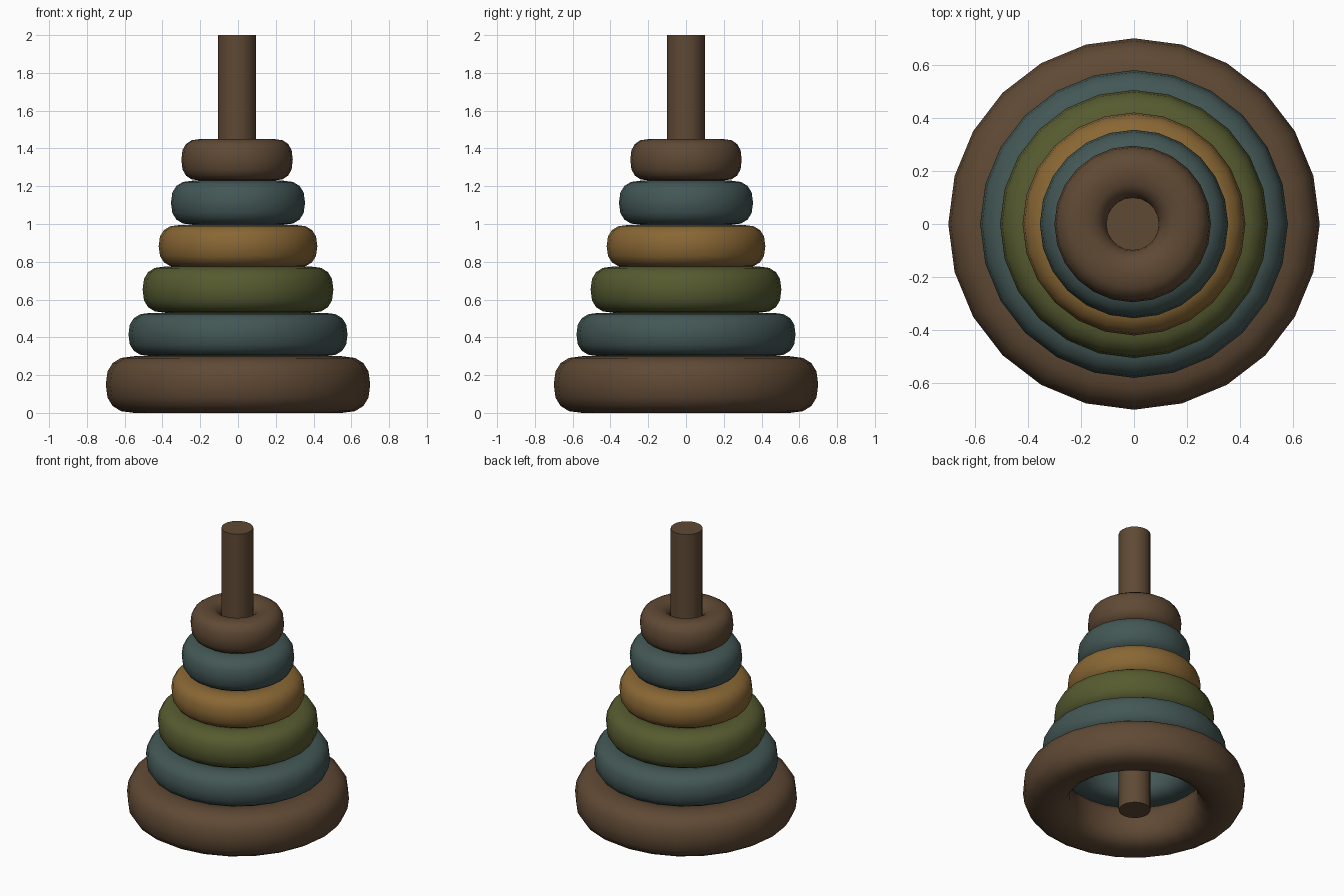
import bpy
import bmesh
from math import sin, cos, pi, radians, copysign
from mathutils import Vector

cube = bpy.data.objects.get("Cube")
if cube:
    bpy.data.objects.remove(cube, do_unlink=True)


def material(name, rgb):
    mat = bpy.data.materials.new(name)
    mat.use_nodes = True
    color = (*rgb, 1.0)
    mat.diffuse_color = color
    bsdf = mat.node_tree.nodes["Principled BSDF"]
    bsdf.inputs["Base Color"].default_value = color
    bsdf.inputs["Roughness"].default_value = 0.8
    return mat


brown = material("brown wood", (0.115, 0.067, 0.035))
teal = material("teal paint", (0.056, 0.096, 0.092))
green = material("olive green paint", (0.093, 0.105, 0.029))
ochre = material("ochre paint", (0.25, 0.135, 0.034))


def finish(obj, mat):
    obj.data.materials.append(mat)
    bpy.ops.object.select_all(action="DESELECT")
    obj.select_set(True)
    bpy.context.view_layer.objects.active = obj
    bpy.ops.object.shade_smooth_by_angle(angle=radians(50))


def rounded(value):
    # Squares off a circle slightly, giving a plump flattened section
    return copysign(abs(value) ** 0.8, value)


def ring(name, mat, outer, tube, low, high, center_x=0.0, sides=24, section=16):
    """Lathe a plump closed cross-section around the post."""
    bm = bmesh.new()
    middle, half = (low + high) / 2, (high - low) / 2
    profile = []
    for i in range(section):
        a = 2 * pi * i / section
        profile.append(bm.verts.new((outer - tube + tube * rounded(cos(a)), 0,
                                     middle + half * rounded(sin(a)))))
    edges = [bm.edges.new((profile[i], profile[(i + 1) % section]))
             for i in range(section)]
    bmesh.ops.spin(bm, geom=profile + edges, cent=Vector(), axis=Vector((0, 0, 1)),
                   angle=2 * pi, steps=sides, use_merge=False)
    bmesh.ops.remove_doubles(bm, verts=bm.verts, dist=0.0005)
    bmesh.ops.recalc_face_normals(bm, faces=bm.faces)
    mesh = bpy.data.meshes.new(name)
    bm.to_mesh(mesh)
    bm.free()
    obj = bpy.data.objects.new(name, mesh)
    obj.location.x = center_x
    bpy.context.collection.objects.link(obj)
    finish(obj, mat)


# Base and stacked rings, from the floor up
ring("base_ring", brown, 0.70, 0.15, 0.0, 0.30)
ring("lower_teal_ring", teal, 0.58, 0.12, 0.30, 0.53)
ring("green_ring", green, 0.505, 0.12, 0.53, 0.775)
ring("ochre_ring", ochre, 0.42, 0.115, 0.77, 0.995)
ring("upper_teal_ring", teal, 0.355, 0.12, 0.995, 1.23)
ring("top_ring", brown, 0.295, 0.1, 1.23, 1.45, center_x=-0.005)

# Centre post, running through every ring to the floor
bpy.ops.mesh.primitive_cylinder_add(vertices=20, radius=0.1, depth=2,
                                    location=(-0.005, 0, 1))
post = bpy.context.object
post.name = "centre_post"
finish(post, brown)
